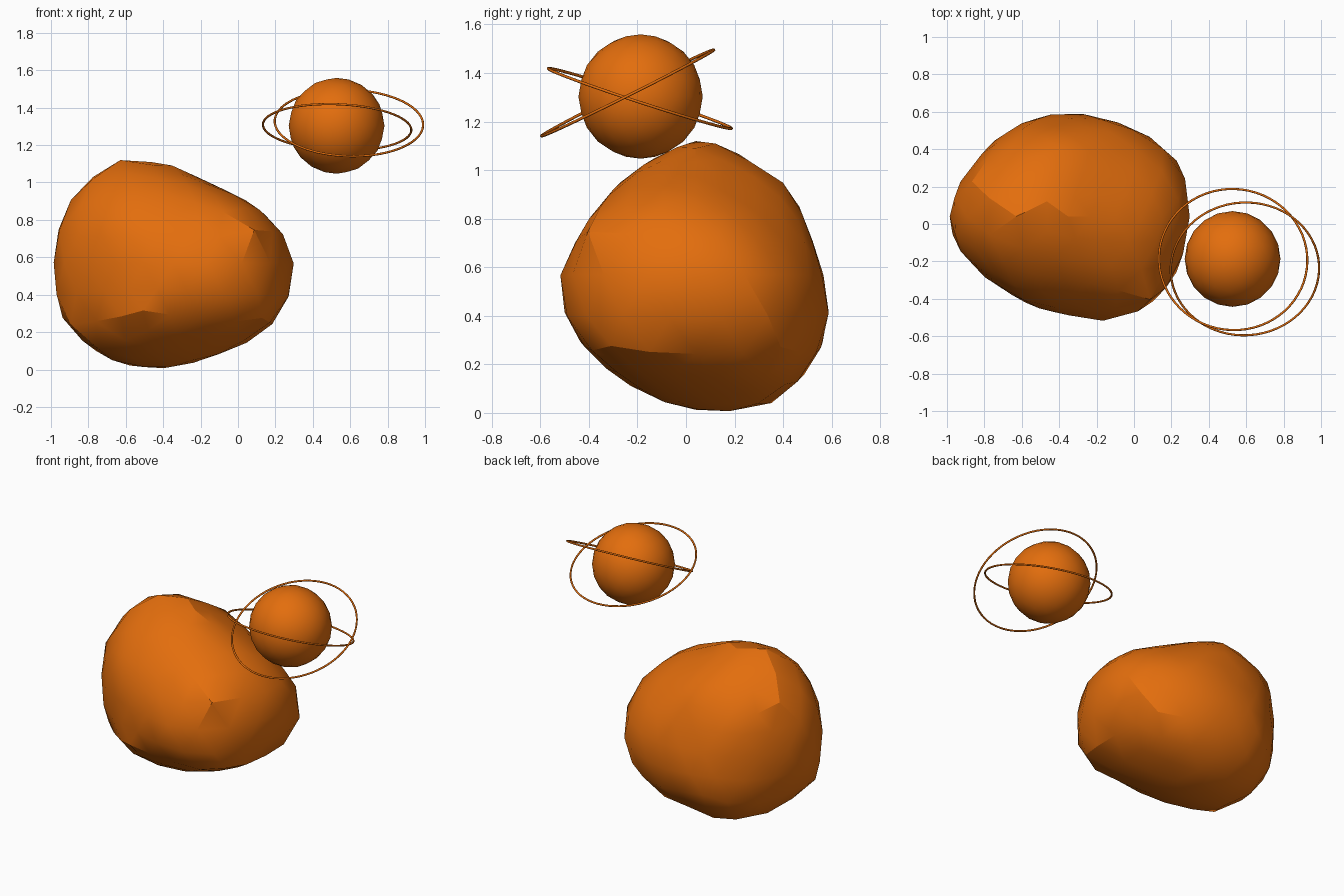
import bpy, bmesh, math
from mathutils import Vector
from mathutils.geometry import convex_hull_2d

cube = bpy.data.objects.get("Cube")
if cube:
    bpy.data.objects.remove(cube, do_unlink=True)

orange = bpy.data.materials.new("rusty orange")
colour = (0.77, 0.155, 0.004, 1.0)
orange.diffuse_color = colour
orange.use_nodes = True
orange.node_tree.nodes["Principled BSDF"].inputs["Base Color"].default_value = colour


def finish(obj, name, angle):
    obj.name = obj.data.name = name
    obj.data.materials.append(orange)
    bpy.ops.object.shade_smooth_by_angle(angle=math.radians(angle))
    return obj


# Boulder cross profiles, each carving the rock along one direction
FRONT = [(-.42, .005), (-.2, .05), (.08, .16), (.18, .24), (.26, .33), (.3, .57), (.27, .68),
         (.2, .8), (.01, .94), (-.43, 1.125), (-.63, 1.145), (-.77, 1.05), (-.9, .9),
         (-.97, .74), (-1, .57), (-.97, .31), (-.78, .105), (-.62, .025)]
SIDE = [(.17, .005), (-.02, .02), (-.19, .09), (-.31, .17), (-.42, .28), (-.485, .35),
        (-.505, .4), (-.525, .57), (-.4, .79), (-.27, .95), (-.1, 1.07), (.02, 1.13),
        (.17, 1.145), (.32, 1.07), (.43, .96), (.56, .57), (.6, .35), (.48, .15), (.35, .035)]
TOP = [(.3, .0), (.3, .23), (.26, .32), (.14, .44), (-.13, .56), (-.33, .605), (-.54, .57),
       (-.85, .38), (-1, .16), (-.97, -.1), (-.8, -.28), (-.54, -.44), (-.17, -.525),
       (.08, -.45), (.24, -.25)]
FRONT_DIAGONAL = [(-.43, 1.26), (-.19, 1.2), (-.03, 1.05), (.28, .73), (.37, .61), (.4, .41),
                  (.32, .27), (.105, .14), (-.11, .1), (-.27, .09), (-.46, .11), (-.68, .22),
                  (-.81, .39), (-.86, .545), (-.86, .73), (-.82, .91), (-.75, 1.045)]
BACK_DIAGONAL = [(.04, .87), (.345, .9), (.54, .87), (.68, .77), (.8, .59), (.87, .285),
                 (.865, .21), (.81, .03), (.56, -.19), (.41, -.215), (.165, -.215),
                 (-.06, -.14), (-.32, .105), (-.39, .29), (-.375, .49), (-.28, .67),
                 (-.15, .785)]
LOW_DIAGONAL = [(.56, .885), (.73, .76), (.84, .65), (.89, .335), (.87, .15), (.81, 0),
                (.7, -.14), (.42, -.22), (.14, -.1), (-.18, 0), (-.31, .16), (-.36, .25),
                (-.37, .38), (-.34, .52), (-.21, .7), (-.02, .81), (.43, .88)]


def axes(turn, tilt):
    """Sideways and upward axes of a profile turned about z, then tilted."""
    t, e = math.radians(turn), math.radians(tilt)
    side = Vector((math.cos(t), math.sin(t), 0))
    up = Vector((-math.sin(e) * math.sin(t), math.sin(e) * math.cos(t), math.cos(e)))
    return side, up


# Turn every profile edge into a cutting plane: outward normal and distance from the core
CORE = Vector((-.35, .04, .57))
planes = []
for profile, turn, tilt in [(FRONT, 0, 0), (SIDE, 90, 0), (TOP, 0, 90),
                            (FRONT_DIAGONAL, 35, 25), (BACK_DIAGONAL, 215, 25),
                            (LOW_DIAGONAL, 145, -30)]:
    side, up = axes(turn, tilt)
    points = [Vector(profile[i]) for i in convex_hull_2d(profile)]
    for a, b in zip(points, points[1:] + points[:1]):
        edge = (b - a).normalized()
        normal = side * edge.y - up * edge.x
        distance = normal.dot(side * a.x + up * a.y - CORE)
        planes.append((normal, distance) if distance > 0 else (-normal, -distance))

# Boulder: each vertex of a faceted sphere slides out to the nearest cutting plane
bpy.ops.mesh.primitive_ico_sphere_add(subdivisions=3, radius=1)
boulder = bpy.context.object
bm = bmesh.new()
bm.from_mesh(boulder.data)
for v in bm.verts:
    ray = v.co.normalized()
    v.co = ray * min(d / n.dot(ray) for n, d in planes if n.dot(ray) > .01)
bmesh.ops.smooth_vert(bm, verts=bm.verts, factor=.3,
                      use_axis_x=True, use_axis_y=True, use_axis_z=True)
for v in bm.verts:
    v.co = CORE + v.co * 1.015
bm.to_mesh(boulder.data)
bm.free()
finish(boulder, "boulder", 24)

# Small moon
bpy.ops.mesh.primitive_ico_sphere_add(subdivisions=3, radius=.256, location=(.527, -.187, 1.303))
finish(bpy.context.object, "moon", 40)

# Two thin tilted rings, each lying in a plane with slopes along x and y
for name, centre, slope_x, slope_y in [
        ("rising_ring", (.593, -.24, 1.318), -.03, .5),
        ("falling_ring", (.53, -.19, 1.295), -.04, -.327)]:
    bpy.ops.mesh.primitive_torus_add(major_radius=.397, minor_radius=.006,
                                     major_segments=64, minor_segments=8, location=centre)
    ring = finish(bpy.context.object, name, 60)
    normal = Vector((-slope_x, -slope_y, 1))
    ring.rotation_euler = normal.to_track_quat('Z', 'Y').to_euler()
